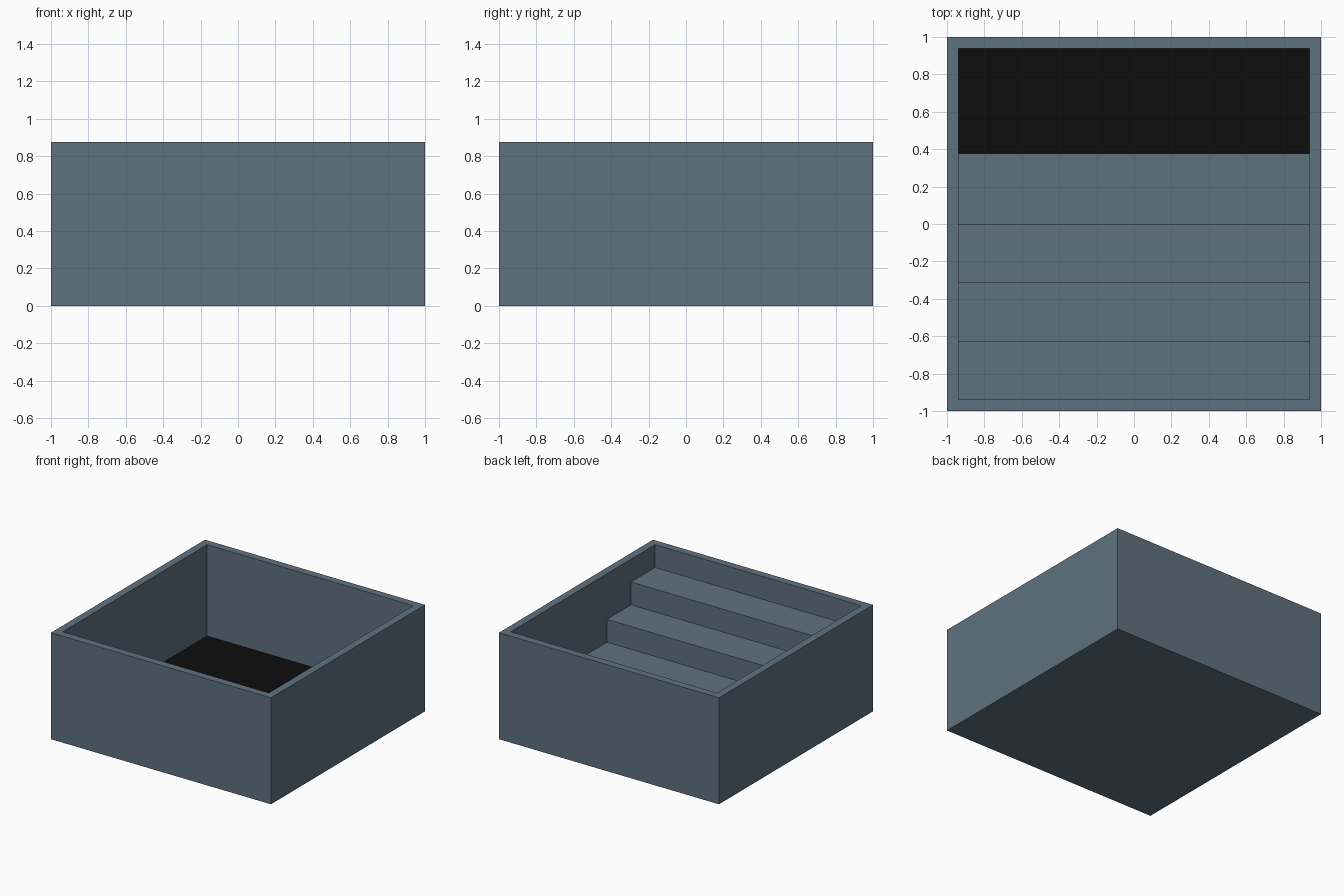
import bpy
import bmesh

W = 0.0625          # wall thickness
HEIGHT = 0.875
FLOOR = 0.125
INNER = 1 - W
RUN, RISE = 0.3125, 0.1875   # stair tread depth and step height
MAT_EDGE = 0.375    # where the dark floor area begins

cube = bpy.data.objects.get("Cube")
if cube:
    bpy.data.objects.remove(cube, do_unlink=True)


def material(name, rgb):
    m = bpy.data.materials.new(name)
    m.use_nodes = True
    m.diffuse_color = (*rgb, 1)
    bsdf = next(n for n in m.node_tree.nodes if n.type == 'BSDF_PRINCIPLED')
    bsdf.inputs["Base Color"].default_value = (*rgb, 1)
    bsdf.inputs["Roughness"].default_value = 0.8
    return m


slate = material("slate blue grey", (0.114, 0.168, 0.216))
black = material("black", (0.004, 0.004, 0.004))


def finish(name, bm, mats):
    bmesh.ops.recalc_face_normals(bm, faces=bm.faces)
    mesh = bpy.data.meshes.new(name)
    bm.to_mesh(mesh)
    bm.free()
    for m in mats:
        mesh.materials.append(m)
    obj = bpy.data.objects.new(name, mesh)
    bpy.context.collection.objects.link(obj)
    return obj


# Open box: inset the top for the rim, then push the centre down to the floor
bm = bmesh.new()
bmesh.ops.create_cube(bm, size=1)
for v in bm.verts:
    v.co = (v.co.x * 2, v.co.y * 2, (v.co.z + 0.5) * HEIGHT)
bm.normal_update()
top = next(f for f in bm.faces if f.normal.z > 0.9)
bmesh.ops.inset_region(bm, faces=[top], thickness=W, use_even_offset=True)
floor = bmesh.ops.extrude_discrete_faces(bm, faces=[top])["faces"][0]
for v in floor.verts:
    v.co.z = FLOOR

# Split the floor and colour its rear part black
bmesh.ops.bisect_plane(bm, geom=[floor, *floor.edges, *floor.verts],
                       plane_co=(0, MAT_EDGE, 0), plane_no=(0, 1, 0))
for f in bm.faces:
    c = f.calc_center_median()
    if abs(c.z - FLOOR) < 1e-4 and c.y > MAT_EDGE:
        f.material_index = 1
finish("open_box", bm, [slate, black])

# Stairs: a stepped side profile swept across the inside of the box
profile = [(-INNER, FLOOR)]
for i in range(3):
    z = FLOOR + (3 - i) * RISE
    profile += [(-INNER + i * RUN, z), (-INNER + (i + 1) * RUN, z)]
profile.append((0, FLOOR))
bm = bmesh.new()
side = bm.faces.new([bm.verts.new((-INNER, y, z)) for y, z in profile])
swept = bmesh.ops.extrude_face_region(bm, geom=[side])["geom"]
bmesh.ops.translate(bm, vec=(2 * INNER, 0, 0),
                    verts=[g for g in swept if isinstance(g, bmesh.types.BMVert)])
finish("stairs", bm, [slate])
